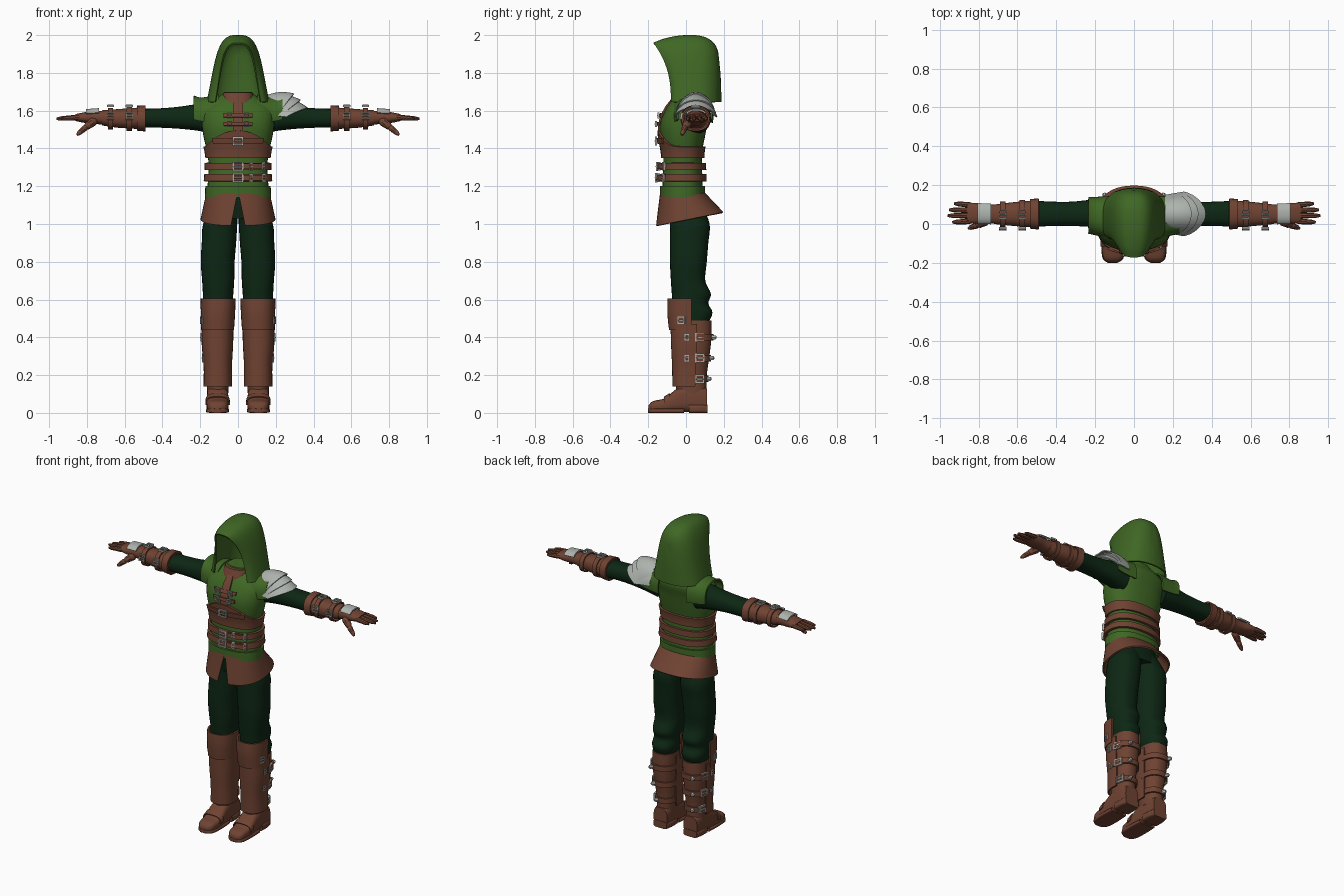
import bpy, bmesh, math
from mathutils import Vector

cube = bpy.data.objects.get("Cube")
if cube:
    bpy.data.objects.remove(cube, do_unlink=True)


def material(name, rgb):
    m = bpy.data.materials.new(name)
    m.use_nodes = True
    m.diffuse_color = (*rgb, 1)
    m.node_tree.nodes["Principled BSDF"].inputs["Base Color"].default_value = (*rgb, 1)
    return m


GREEN = material("leaf green cloth", (0.05, 0.135, 0.018))
DARK = material("dark green cloth", (0.004, 0.02, 0.007))
BROWN = material("brown leather", (0.16, 0.056, 0.032))
METAL = material("pale metal", (0.42, 0.45, 0.42))


# Grid surface from a function of u, v; seams are welded
def surface(name, f, nu, nv, mat, thick=0, caps=False):
    bm = bmesh.new()
    g = [[bm.verts.new(f(i / nu, j / nv)) for i in range(nu + 1)] for j in range(nv + 1)]
    for j in range(nv):
        for i in range(nu):
            bm.faces.new((g[j][i], g[j][i + 1], g[j + 1][i + 1], g[j + 1][i]))
    if caps:
        bm.faces.new(g[0])
        bm.faces.new(g[-1])
    bmesh.ops.remove_doubles(bm, verts=bm.verts, dist=1e-5)
    bmesh.ops.recalc_face_normals(bm, faces=bm.faces)
    me = bpy.data.meshes.new(name)
    bm.to_mesh(me)
    bm.free()
    me.materials.append(mat)
    ob = bpy.data.objects.new(name, me)
    bpy.context.collection.objects.link(ob)
    bpy.ops.object.select_all(action='DESELECT')
    ob.select_set(True)
    bpy.context.view_layer.objects.active = ob
    if thick:
        mod = ob.modifiers.new("thickness", 'SOLIDIFY')
        mod.thickness, mod.offset = thick, 0
        bpy.ops.object.modifier_apply(modifier=mod.name)
    bpy.ops.object.shade_smooth_by_angle(angle=0.75)
    return ob


# Smooth interpolation through rows of numbers
def sample(rows, t):
    n = len(rows) - 1
    i = max(0, min(int(t * n), n - 1))
    s = t * n - i
    p0, p1, p2, p3 = (rows[max(0, min(k, n))] for k in range(i - 1, i + 3))
    return [b + s * ((c - a) + s * (2 * a - 5 * b + 4 * c - d + s * (3 * (b - c) + d - a))) / 2
            for a, b, c, d in zip(p0, p1, p2, p3)]


def rounded(turn, e):
    c, s = math.cos(math.tau * turn), math.sin(math.tau * turn)
    return math.copysign(abs(c) ** e, c), math.copysign(abs(s) ** e, s)


# Loft along an axis: each row is position, then the low and high limits of both cross axes
def tube(name, rows, mat, side=1, axis='z', e=0.85, arc=(0, 1), nu=28, thick=0, caps=True):
    def f(u, v):
        t, a0, a1, b0, b1 = sample(rows, v)
        c, s = rounded(arc[0] + (arc[1] - arc[0]) * u, e)
        a, b = (a0 + a1 + (a1 - a0) * c) / 2, (b0 + b1 + (b1 - b0) * s) / 2
        x, y, z = {'x': (t, a, b), 'y': (a, t, b), 'z': (a, b, t)}[axis]
        return side * x, y, z
    return surface(name, f, nu, 4 * (len(rows) - 1), mat, thick, caps and not thick)


def rod(name, p, q, r0, r1, mat, n=8):
    p, q = Vector(p), Vector(q)
    turn = (q - p).to_track_quat('Z', 'Y')

    def f(u, v):
        r = (r0 + (r1 - r0) * v) * (0.6 if v in (0, 1) else 1)
        return p.lerp(q, v) + turn @ Vector((r * math.cos(math.tau * u), r * math.sin(math.tau * u), 0))
    surface(name, f, n, 5, mat, caps=True)


# Square metal frame with a prong, facing along n
def buckle(name, p, n, w=0.018, h=0.018):
    p, turn = Vector(p), Vector(n).to_track_quat('Z', 'Y')

    def f(u, v):
        a, b = math.tau * (u + 0.125), math.tau * (v + 0.125)
        k = 1.41 * (1 + 0.24 * math.cos(b))
        return p + turn @ Vector((w * k * math.cos(a), h * k * math.sin(a), 0.008 * math.sin(b)))
    surface(name, f, 4, 4, METAL)
    rod(name + "_prong", p + turn @ Vector((-w, 0, 0.005)), p + turn @ Vector((w, 0, 0.005)),
        0.004, 0.004, METAL, 5)


# Vest body
TORSO = [(.163, -.125, .090), (.160, -.125, .088), (.155, -.120, .085), (.163, -.120, .085),
         (.182, -.135, .100), (.192, -.135, .115), (.185, -.100, .130), (.070, -.040, .090)]


def torso(z, turn, off=0):
    hx, yf, yb = sample(TORSO, (z - 1.14) / 0.56)
    c, s = rounded(turn, 0.85)
    return (hx + off) * c, (yf + yb) / 2 + ((yb - yf) / 2 + off) * s, z


def band(name, z0, z1, mat, arc=(0, 1), off=0.008, lift=0, thick=0.012):
    def f(u, v):
        turn = arc[0] + (arc[1] - arc[0]) * u
        top = z1 + lift * max(0, -math.sin(math.tau * turn)) ** 3
        return torso(z0 + (top - z0) * v, turn, off)
    surface(name, f, 40, 5, mat, thick)


surface("vest", lambda u, v: torso(1.14 + 0.56 * v, u), 40, 28, GREEN, caps=True)
band("vest_hem", 1.14, 1.20, GREEN, off=0.006)
band("chest_wrap", 1.35, 1.41, BROWN, lift=0.085)
band("chest_strap", 1.425, 1.455, BROWN, (0.64, 0.86), 0.016)
buckle("chest_buckle", torso(1.44, 0.75, 0.026), (0, -1, 0), 0.024, 0.02)
for z in (1.245, 1.305):
    band("waist_belt", z - 0.019, z + 0.019, BROWN, off=0.014, thick=0.016)
    band("belt_tail", z - 0.014, z + 0.014, BROWN, (0.73, 0.88), 0.028)
    buckle("waist_buckle", torso(z, 0.75, 0.034), (0, -1, 0), 0.024, 0.021)
    for turn in (0.80, 0.87):
        buckle("belt_keeper", torso(z, turn, 0.03), (0.5, -1, 0), 0.008, 0.019)
band("neck_placket", 1.47, 1.66, BROWN, (0.735, 0.765), 0.004)
for z in (1.53, 1.575):
    band("lacing_strap", z - 0.01, z + 0.01, BROWN, (0.70, 0.80), 0.012)
    for turn in (0.725, 0.775):
        buckle("lacing_buckle", torso(z, turn, 0.024), (0, -1, 0), 0.012, 0.013)
tube("collar", [(1.62, -.09, .09, -.095, .09), (1.66, -.085, .085, -.08, .085),
                (1.695, -.078, .078, -.065, .08)], BROWN)

# Hood: arches from the peaked front rim to the closed back
HOOD = [(-.075, -.17, 1.955, .090), (-.06, -.12, 1.975, .108), (-.02, -.04, 1.992, .119),
        (.05, .05, 1.995, .122), (.11, .11, 1.98, .112), (.155, .148, 1.95, .082),
        (.176, .165, 1.91, .042), (.182, .168, 1.88, 0)]


def hood(u, v):
    yb, yt, zt, w = sample(HOOD, v)
    c, s = rounded(u / 2, 0.66)
    h = abs(s)
    return w * c * (1 + 0.32 * (1 - h) ** 2), yb + (yt - yb) * h ** 2.5, 1.645 + (zt - 1.645) * h


surface("hood", hood, 36, 28, GREEN, 0.01)


# Flared skirt, split at the front
def skirt(u, v):
    gap = 0.001 + 0.022 * v
    turn = 0.75 + gap + u * (1 - 2 * gap)
    c, s = rounded(turn, 0.85)
    yf, yb = -.132 - .023 * v, .094 + .1 * v
    z = 1.165 + (1.025 + 0.035 * s - 1.165) * v
    return (.163 + .03 * v) * c, (yf + yb) / 2 + (yb - yf) / 2 * s, z


surface("skirt", skirt, 44, 6, BROWN, 0.01)
tube("hips", [(1.03, -.14, .14, -.09, .11), (1.16, -.15, .15, -.115, .08)], DARK)

# Layered shoulder guard on the left
for k in range(3):
    def guard(u, v, k=k):
        a = math.radians(-84 + 168 * u)
        c, reach = math.cos(a), 1 - 0.17 * k
        x = .16 + v * reach * (.09 + .115 * c ** 1.3)
        z = 1.56 + .008 * k + c * (.105 + .05 * v - .1 * (v * reach) ** 2)
        return x, .052 + (.112 - .006 * k) * math.sin(a) * (.85 + .15 * v), z
    surface("shoulder_guard", guard, 20, 10, METAL, 0.007)

for side, tag in ((1, "left"), (-1, "right")):
    def T(part, rows, mat, **kw):
        return tube(f"{tag}_{part}", rows, mat, side, **kw)

    # Arm
    T("shoulder_cap", [(.10, -.08, .14, 1.46, 1.68), (.19, -.055, .135, 1.48, 1.665),
                       (.235, -.045, .135, 1.49, 1.675)], GREEN, axis='x', arc=(-.04, .54), thick=.01)
    T("sleeve", [(.14, -.02, .13, 1.48, 1.65), (.22, -.015, .125, 1.495, 1.635),
                 (.32, -.01, .115, 1.505, 1.62), (.42, -.01, .115, 1.51, 1.612),
                 (.51, -.015, .12, 1.51, 1.61)], DARK, axis='x')
    T("bracer", [(.49, -.018, .122, 1.5, 1.618), (.56, -.015, .118, 1.505, 1.614),
                 (.64, -.008, .11, 1.51, 1.608), (.72, 0, .1, 1.522, 1.602)], BROWN, axis='x')
    T("bracer_rim", [(.49, -.025, .128, 1.494, 1.624), (.535, -.02, .124, 1.498, 1.622)],
      BROWN, axis='x', thick=.008)
    for x in (.575, .675):
        r = .006 - (x - .575) * .07
        T("bracer_strap", [(x - .014, -.014 - r, .114 + r, 1.502 - r, 1.612 + r),
                           (x + .014, -.014 - r, .114 + r, 1.502 - r, 1.612 + r)],
          BROWN, axis='x', thick=.008)
        buckle(f"{tag}_bracer_front_buckle", (side * x, -.024, 1.572), (0, -1, .2), .017, .017)
        buckle(f"{tag}_bracer_top_buckle", (side * x, .05, 1.624), (0, 0, 1), .017, .02)

    # Glove
    T("palm", [(.70, .0, .10, 1.525, 1.6), (.76, .005, .1, 1.53, 1.598),
               (.81, .002, .108, 1.535, 1.592), (.86, .005, .108, 1.545, 1.582)], BROWN, axis='x')
    T("hand_plate", [(.735, -.002, .106, 1.525, 1.609), (.805, .0, .108, 1.53, 1.604)],
      METAL, axis='x', arc=(.07, .43), thick=.009)
    for y, tip, spread in ((.015, .935, -.006), (.043, .96, 0), (.07, .952, .003), (.097, .925, .008)):
        rod(f"{tag}_finger", (side * .83, y, 1.565), (side * tip, y + spread, 1.557), .016, .011, BROWN)
    rod(f"{tag}_thumb_base", (side * .755, .02, 1.55), (side * .81, -.008, 1.51), .026, .018, BROWN)
    rod(f"{tag}_thumb", (side * .80, -.004, 1.517), (side * .852, -.022, 1.472), .018, .011, BROWN)

    # Trouser leg
    T("trouser_leg", [(1.1, 0, .145, -.09, .085), (1.0, .004, .185, -.085, .125),
                      (.9, .01, .192, -.085, .118), (.8, .018, .197, -.085, .11),
                      (.7, .02, .19, -.08, .102), (.63, .025, .186, -.075, .132),
                      (.58, .028, .184, -.07, .118), (.53, .03, .183, -.05, .14),
                      (.47, .04, .175, -.03, .115)], DARK)

    # Tall boot
    T("boot_shaft", [(.49, .035, .18, -.05, .135), (.4, .035, .184, -.065, .135),
                     (.3, .04, .178, -.065, .124), (.2, .045, .166, -.06, .11),
                     (.1, .052, .163, -.05, .108)], BROWN)
    T("shin_plate", [(.47, .028, .188, -.078, .13), (.36, .03, .188, -.075, .13),
                     (.25, .036, .178, -.07, .118), (.14, .036, .178, -.068, .11)],
      BROWN, arc=(.46, 1.04), thick=.008)
    T("knee_guard", [(.605, .018, .193, -.092, .13), (.53, .02, .192, -.094, .13),
                     (.44, .026, .19, -.085, .12)], BROWN, arc=(.49, 1.01), thick=.01)
    T("boot_foot", [(-.198, .085, .135, .01, .04), (-.175, .058, .158, .004, .062),
                    (-.11, .05, .166, .004, .078), (-.06, .05, .166, .004, .12),
                    (0, .052, .164, .004, .15), (.06, .054, .162, .004, .15),
                    (.11, .06, .156, .004, .13)], BROWN, axis='y', e=.65)
    T("boot_sole", [(-.2, .085, .135, 0, .022), (-.175, .054, .162, 0, .024),
                    (-.1, .047, .169, 0, .024), (-.01, .052, .166, 0, .024)], BROWN, axis='y', e=.4)
    T("boot_heel", [(.015, .05, .166, 0, .045), (.07, .05, .166, 0, .045),
                    (.113, .06, .156, 0, .045)], BROWN, axis='y', e=.4)
    T("toe_strap", [(-.115, .046, .17, .0, .084), (-.085, .046, .17, .0, .102)],
      BROWN, axis='y', e=.65, arc=(0, .5), thick=.006)
    for z, x0, x1, yb in ((.18, .042, .17, .113), (.29, .036, .182, .128), (.4, .03, .19, .14)):
        T("boot_strap", [(z - .017, x0, x1, -.05, yb), (z + .017, x0, x1, -.05, yb)],
          BROWN, arc=(-.02, .52), thick=.01)
        buckle(f"{tag}_boot_buckle", (side * (x1 - .004), .072, z), (side, .25, 0), .022, .02)
        buckle(f"{tag}_boot_stud", (side * (x1 + .002), .005, z), (side, -.1, 0), .01, .015)
        rod(f"{tag}_strap_tip", (side * (x1 - .045), yb - .005, z),
            (side * (x1 - .035), yb + .02, z), .014, .011, METAL, 6)
    buckle(f"{tag}_knee_buckle", (side * .19, -.025, .49), (side, -.3, 0), .017, .017)
